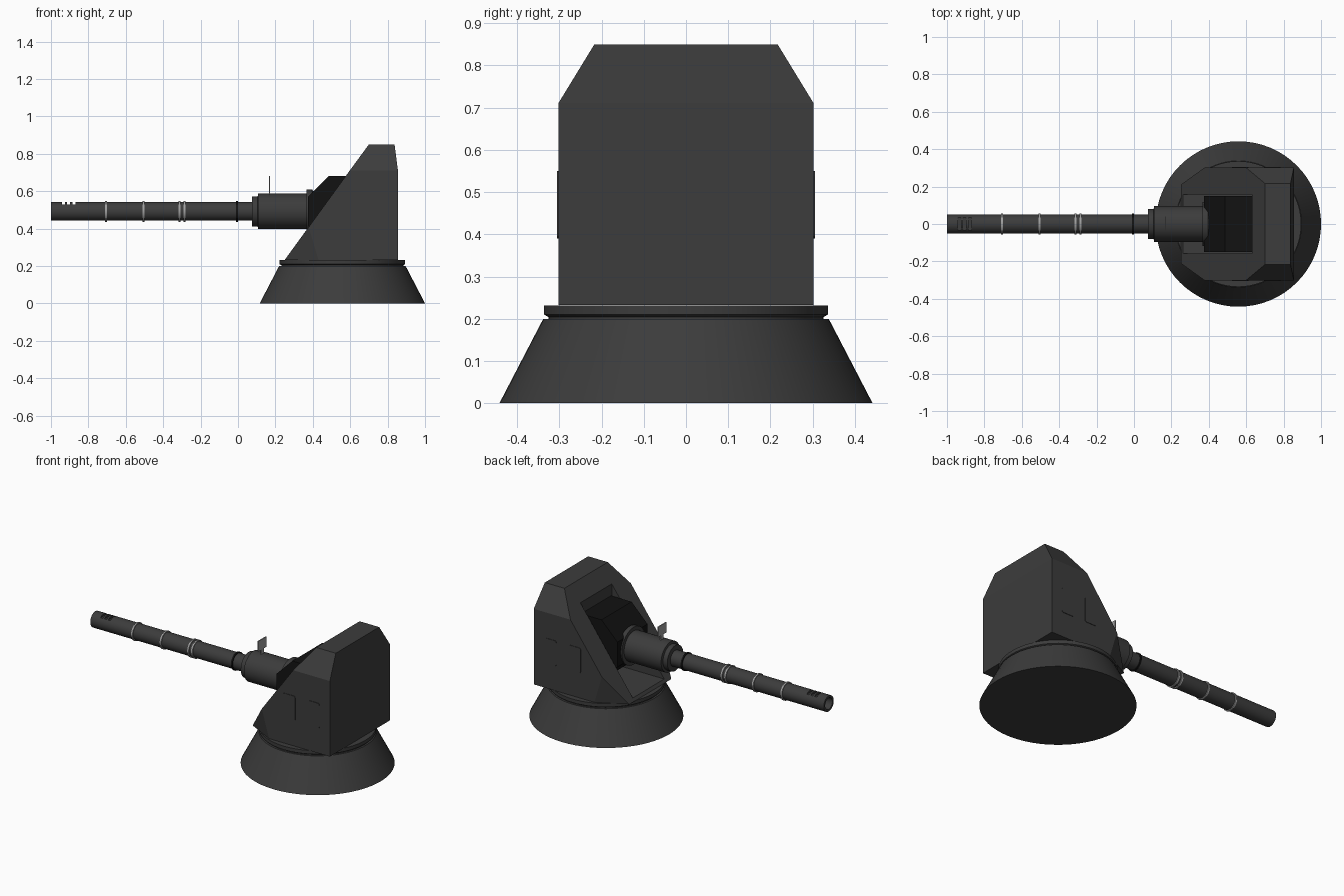
import bpy, bmesh, math
from mathutils import Matrix, Vector

if "Cube" in bpy.data.objects:
    bpy.data.objects.remove(bpy.data.objects["Cube"])

CX, GZ = 0.558, 0.492          # turntable centre, gun axis height


def material(name, v):
    m = bpy.data.materials.new(name)
    m.diffuse_color = (v, v, v, 1)
    m.use_nodes = True
    m.node_tree.nodes["Principled BSDF"].inputs["Base Color"].default_value = m.diffuse_color
    return m


DARK = material("dark_grey", 0.045)
BLACK = material("black", 0.006)
LIGHT = material("light_grey", 0.35)


def finish(name, bm, mat, smooth=False):
    bmesh.ops.remove_doubles(bm, verts=bm.verts, dist=1e-5)
    bmesh.ops.recalc_face_normals(bm, faces=bm.faces)
    me = bpy.data.meshes.new(name)
    bm.to_mesh(me)
    bm.free()
    ob = bpy.data.objects.new(name, me)
    bpy.context.collection.objects.link(ob)
    me.materials.append(mat)
    bpy.ops.object.select_all(action='DESELECT')
    bpy.context.view_layer.objects.active = ob
    ob.select_set(True)
    if smooth:
        bpy.ops.object.shade_smooth_by_angle(angle=math.radians(30))
    return ob


def lathe(name, profile, mat, axis, n=48):
    """Revolve (radius, position) points about the vertical or the gun axis."""
    bm = bmesh.new()
    vs = [bm.verts.new((r, 0, t)) for r, t in profile]
    es = [bm.edges.new(p) for p in zip(vs, vs[1:])]
    bmesh.ops.spin(bm, geom=vs + es, cent=(0, 0, 0), axis=(0, 0, 1),
                   angle=2 * math.pi, steps=n)
    if axis == 'X':
        bm.transform(Matrix.Translation((0, 0, GZ)) @ Matrix.Rotation(math.pi / 2, 4, 'Y'))
    else:
        bm.transform(Matrix.Translation((CX, 0, 0)))
    return finish(name, bm, mat, True)


def box(name, lo, hi, mat, bevel=0.0):
    lo, hi = Vector(lo), Vector(hi)
    bm = bmesh.new()
    bmesh.ops.create_cube(bm, size=1)
    bm.transform(Matrix.Translation((lo + hi) / 2) @ Matrix.Diagonal((*(hi - lo), 1)))
    if bevel:   # round the corners seen from the side
        es = [e for e in bm.edges if abs(e.verts[0].co.y - e.verts[1].co.y) > 1e-4]
        bmesh.ops.bevel(bm, geom=es, offset=bevel, segments=3, profile=0.5, affect='EDGES')
    return finish(name, bm, mat)


def prism(name, pts, y, mat):
    """Extrude an (x, z) outline across the width."""
    bm = bmesh.new()
    f = bm.faces.new([bm.verts.new((px, -y, pz)) for px, pz in pts])
    g = bmesh.ops.extrude_face_region(bm, geom=[f])["geom"]
    bmesh.ops.translate(bm, vec=(0, 2 * y, 0),
                        verts=[v for v in g if isinstance(v, bmesh.types.BMVert)])
    return finish(name, bm, mat)


def cut(ob, cutter):
    m = ob.modifiers.new("cut", 'BOOLEAN')
    m.operation, m.object, m.solver = 'DIFFERENCE', cutter, 'EXACT'
    bpy.context.view_layer.objects.active = ob
    bpy.ops.object.modifier_apply(modifier=m.name)
    bpy.data.objects.remove(cutter)


# Conical base and turntable ring
lathe("base_cone", [(0, 0), (0.442, 0), (0.338, 0.2), (0, 0.2)], DARK, 'Z', 64)
lathe("turntable_ring", [(0, 0.195), (0.326, 0.195), (0.326, 0.204), (0.336, 0.21),
                         (0.336, 0.232), (0, 0.232)], DARK, 'Z', 64)

# Faceted gun house with the slot for the gun
half = [(0.25, 0.21, 0.233), (0.43, 0.302, 0.233), (0.855, 0.302, 0.233),
        (0.378, 0.302, 0.408), (0.598, 0.302, 0.711), (0.70, 0.217, 0.85),
        (0.837, 0.217, 0.85), (0.855, 0.302, 0.711)]
bm = bmesh.new()
for x, y, z in half:
    bm.verts.new((x, y, z))
    bm.verts.new((x, -y, z))
bmesh.ops.convex_hull(bm, input=bm.verts)
bmesh.ops.dissolve_limit(bm, angle_limit=math.radians(1), verts=bm.verts, edges=bm.edges)
house = finish("gun_house", bm, DARK)
cut(house, box("slot_cutter", (0.1, -0.157, 0.25), (0.63, 0.157, 0.95), DARK))

# Side hatches, two per side
for s in (-1, 1):
    for i, x in enumerate((0.525, 0.695)):
        y0, y1 = sorted((s * 0.295, s * 0.305))
        box(f"side_hatch_{'right' if s < 0 else 'left'}_{i + 1}",
            (x, y0, 0.39), (x + 0.088, y1, 0.55), DARK, 0.012)

# Octagonal gun mantlet
R = 0.19 / math.cos(math.pi / 8)
prism("mantlet", [(0.565 + R * math.cos(a), GZ + R * math.sin(a))
                  for a in [(k + 0.5) * math.pi / 4 for k in range(8)]], 0.15, BLACK)

# Recoil sleeve with flange
lathe("recoil_sleeve", [(0, 0.075), (0.08, 0.075), (0.08, 0.105), (0.095, 0.108),
                        (0.095, 0.367), (0.118, 0.367), (0.118, 0.395), (0.1, 0.41),
                        (0, 0.41)], DARK, 'X')

# Hollow barrel with three vent slots near the muzzle
barrel = lathe("barrel", [(0, -0.85), (0.036, -0.85), (0.036, -1), (0.05, -1),
                          (0.05, 0.09), (0, 0.09)], DARK, 'X', 40)
for x in (-0.932, -0.905, -0.878):
    cut(barrel, box("vent_cutter", (x - 0.008, -0.06, GZ + 0.037),
                    (x + 0.008, 0.06, GZ + 0.07), DARK))

# Barrel bands
for i, x in enumerate((-0.705, -0.505, -0.312, -0.286, -0.006)):
    lathe(f"barrel_band_{i + 1}", [(0.045, x - 0.005), (0.056, x - 0.005), (0.056, x + 0.005),
                                   (0.045, x + 0.005)], LIGHT if x < -0.1 else BLACK, 'X')

# Sight plate on a stem
box("sight_stem", (0.166, -0.012, 0.575), (0.172, 0.012, 0.63), LIGHT)
box("sight_plate", (0.166, -0.04, 0.615), (0.172, 0.04, 0.68), LIGHT)
